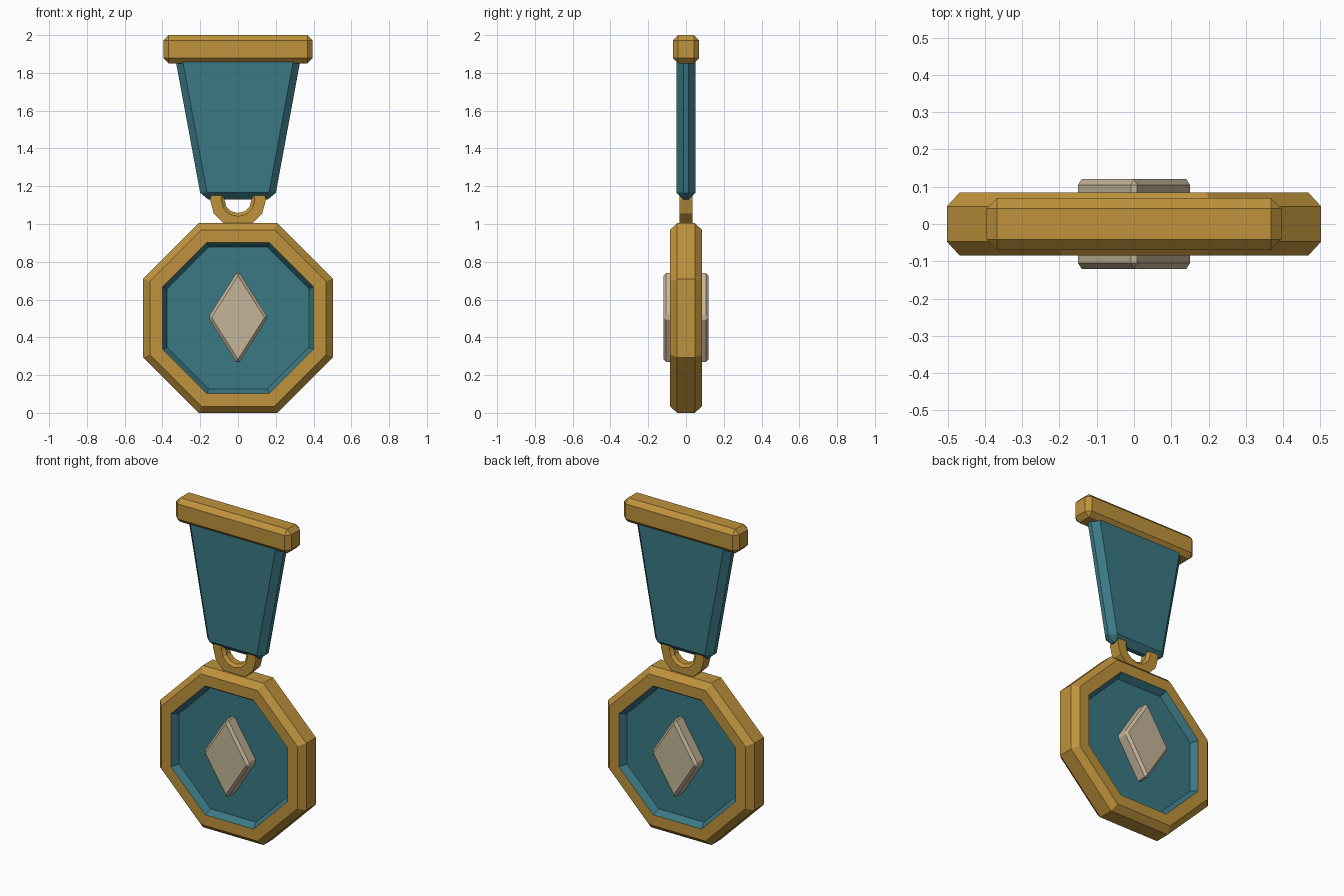
import bpy
import bmesh
from math import pi, sin, cos

if "Cube" in bpy.data.objects:
    bpy.data.objects.remove(bpy.data.objects["Cube"], do_unlink=True)


def make_material(name, rgb):
    mat = bpy.data.materials.new(name)
    mat.use_nodes = True
    mat.diffuse_color = (*rgb, 1)
    mat.node_tree.nodes["Principled BSDF"].inputs["Base Color"].default_value = (*rgb, 1)
    return mat


gold = make_material("gold", (0.52, 0.29, 0.045))
teal = make_material("teal enamel", (0.043, 0.19, 0.23))
ivory = make_material("ivory", (0.56, 0.46, 0.32))


def finish(name, bm, *mats):
    bmesh.ops.recalc_face_normals(bm, faces=bm.faces)
    mesh = bpy.data.meshes.new(name)
    bm.to_mesh(mesh)
    bm.free()
    for mat in mats:
        mesh.materials.append(mat)
    obj = bpy.data.objects.new(name, mesh)
    bpy.context.collection.objects.link(obj)
    return obj


def chamfer(obj, width):
    mod = obj.modifiers.new("chamfer", "BEVEL")
    mod.width = width
    mod.segments = 1
    mod.limit_method = "ANGLE"


def loft(profile, sides, z, turn=0.0, closed=False, sx=1.0, sz=1.0):
    """Sweep (radius, y) points round the y axis; close the loop or cap both ends."""
    bm = bmesh.new()
    rings = []
    for r, y in profile:
        angles = [2 * pi * (i + turn) / sides for i in range(sides)]
        rings.append([bm.verts.new((r * sx * cos(a), y, z + r * sz * sin(a))) for a in angles])
    pairs = list(zip(rings, rings[1:]))
    if closed:
        pairs.append((rings[-1], rings[0]))
    else:
        bm.faces.new(rings[0])
        bm.faces.new(rings[-1])
    for a, b in pairs:
        for i in range(sides):
            j = (i + 1) % sides
            bm.faces.new((a[i], a[j], b[j], b[i]))
    return bm


def tapered_box(name, half_bottom, half_top, half_depth, z0, z1, mat, width):
    bm = bmesh.new()
    bmesh.ops.create_cube(bm, size=2)
    for v in bm.verts:
        top = v.co.z > 0
        v.co.x *= half_top if top else half_bottom
        v.co.y *= half_depth
        v.co.z = z1 if top else z0
    chamfer(finish(name, bm, mat), width)


# Octagonal medal: gold rim round a recessed enamel panel on both sides
centre = 0.502
front = [(0.375, -0.045), (0.40, -0.085), (0.467, -0.085), (0.502, -0.047)]
profile = front + [(r, -y) for r, y in reversed(front)]
profile = [(r / cos(pi / 8), y) for r, y in profile]
bm = loft(profile, 8, centre, turn=0.5)
rim_start = 0.41 / cos(pi / 8)
for face in bm.faces:
    reach = max(((v.co.x ** 2 + (v.co.z - centre) ** 2) ** 0.5 for v in face.verts))
    face.material_index = 0 if reach > rim_start else 1
finish("medal_body", bm, gold, teal)

# Diamond stone passing through the medal
stone = finish("diamond_stone", loft([(1, -0.12), (1, 0.12)], 4, 0.505, sx=0.158, sz=0.249), ivory)
chamfer(stone, 0.015)

# Hanging ring
ring = [(0.148, -0.035), (0.09, -0.035), (0.072, -0.02),
        (0.072, 0.02), (0.09, 0.035), (0.148, 0.035)]
finish("hanging_ring", loft(ring, 12, 1.13, closed=True), gold)

# Ribbon and top bar
tapered_box("ribbon", 0.194, 0.34, 0.05, 1.13, 1.92, teal, 0.036)
tapered_box("top_bar", 0.395, 0.395, 0.07, 1.85, 2.0, gold, 0.028)
